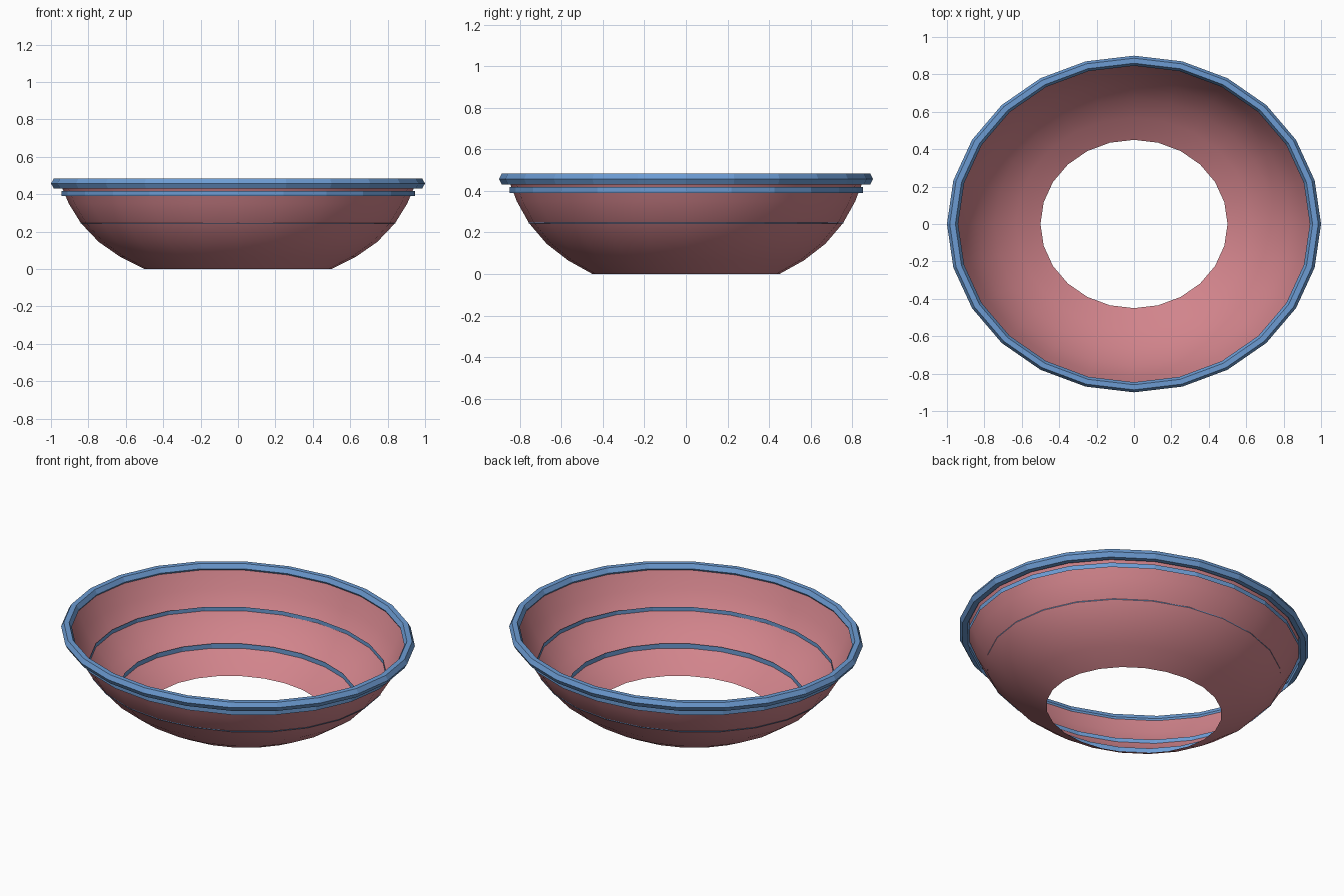
import bpy, math

cube = bpy.data.objects.get("Cube")
if cube:
    bpy.data.objects.remove(cube, do_unlink=True)

SIDES = 24
DEPTH = 0.9  # the plan is a slightly flattened oval


def material(name, rgb):
    mat = bpy.data.materials.new(name)
    mat.use_nodes = True
    mat.diffuse_color = (*rgb, 1)
    mat.node_tree.nodes["Principled BSDF"].inputs["Base Color"].default_value = (*rgb, 1)
    return mat


def lathe(name, profile, mat, closed=False, smooth=False):
    """Sweep a list of (radius, z) points around the oval."""
    n = len(profile)
    verts = []
    for s in range(SIDES):
        a = math.tau * s / SIDES
        verts += [(r * math.cos(a), DEPTH * r * math.sin(a), z) for r, z in profile]
    faces = []
    for s in range(SIDES):
        here, there = s * n, (s + 1) % SIDES * n
        for i in range(n if closed else n - 1):
            j = (i + 1) % n
            faces.append((here + i, there + i, there + j, here + j))
    mesh = bpy.data.meshes.new(name)
    mesh.from_pydata(verts, [], faces)
    mesh.materials.append(mat)
    mesh.polygons.foreach_set("use_smooth", [smooth] * len(faces))
    mesh.update()
    obj = bpy.data.objects.new(name, mesh)
    bpy.context.collection.objects.link(obj)
    return obj


pink = material("dusty pink", (0.64, 0.23, 0.26))
blue = material("soft blue", (0.15, 0.33, 0.65))

# Open-bottomed bowl wall
wall = [(0.5, 0), (0.63, 0.065), (0.745, 0.145), (0.84, 0.245), (0.905, 0.35), (0.95, 0.457)]
lathe("bowl_wall", wall, pink, smooth=True)

# Six-sided rolled rim
rim = [(0.97 + 0.03 * math.cos(k * math.pi / 3), 0.457 + 0.03 * math.sin(k * math.pi / 3))
       for k in range(6)]
lathe("rim", rim, blue, closed=True)

# Thin upright bands: two inside the bowl, one outside under the rim
for name, radius, low in (("lower_band", 0.67, 0.094),
                          ("middle_band", 0.841, 0.242),
                          ("upper_band", 0.945, 0.39)):
    lathe(name, [(radius, low), (radius, low + 0.028)], blue)
